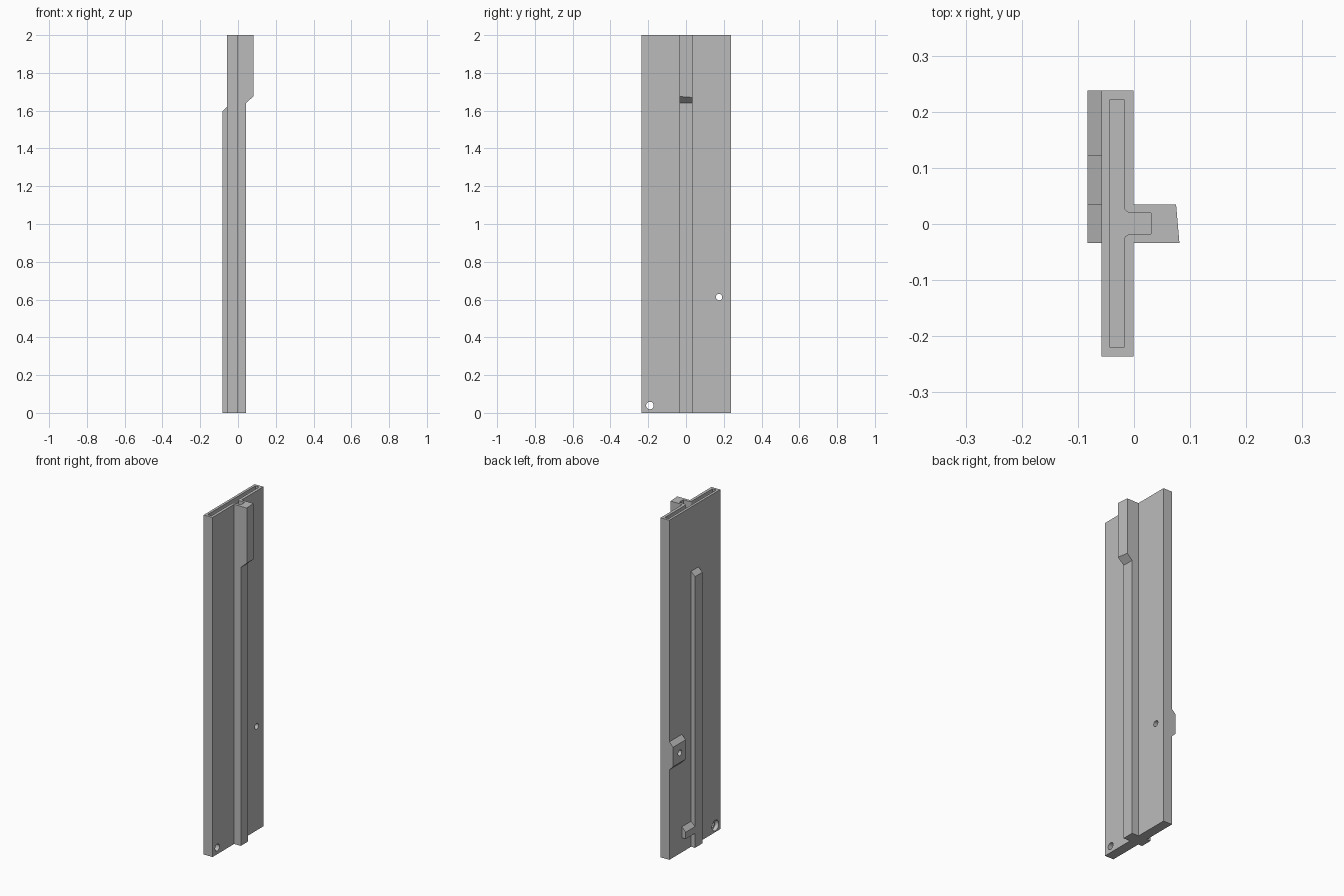
import bpy, bmesh, math
from mathutils import Vector

cube = bpy.data.objects.get("Cube")
if cube:
    bpy.data.objects.remove(cube, do_unlink=True)

grey = bpy.data.materials.new("plain grey")
grey.use_nodes = True
colour = (0.5, 0.5, 0.5, 1)
grey.diffuse_color = colour
grey.node_tree.nodes["Principled BSDF"].inputs["Base Color"].default_value = colour


def prism(name, profile, axis, start, end):
    """Extrude a 2D profile along x (profile y,z), y (x,z) or z (x,y)."""
    bm = bmesh.new()
    rings = []
    for t in (start, end):
        ring = []
        for p in profile:
            co = list(p)
            co.insert("xyz".index(axis), t)
            ring.append(bm.verts.new(Vector(co)))
        rings.append(ring)
    lower, upper = rings
    bm.faces.new(lower)
    bm.faces.new(upper)
    n = len(profile)
    for i in range(n):
        j = (i + 1) % n
        bm.faces.new((lower[i], lower[j], upper[j], upper[i]))
    bmesh.ops.recalc_face_normals(bm, faces=bm.faces)
    mesh = bpy.data.meshes.new(name)
    bm.to_mesh(mesh)
    bm.free()
    mesh.materials.append(grey)
    obj = bpy.data.objects.new(name, mesh)
    bpy.context.collection.objects.link(obj)
    return obj


def circle(y, z, radius, sides=24):
    return [(y + radius * math.cos(math.tau * i / sides),
             z + radius * math.sin(math.tau * i / sides)) for i in range(sides)]


def combine(target, other, operation):
    mod = target.modifiers.new(operation.title(), "BOOLEAN")
    mod.operation = operation
    mod.solver = "EXACT"
    mod.object = other
    bpy.context.view_layer.objects.active = target
    bpy.ops.object.modifier_apply(modifier=mod.name)
    bpy.data.objects.remove(other, do_unlink=True)


BACK, FACE, OUT = -0.058, -0.001, -0.083
FRONT_END, REAR_END = -0.236, 0.238
RIB_A, RIB_B = -0.034, 0.035
INNER = -0.03   # raised parts are sunk this deep into the plate

# Main plate
panel = prism("panel", [(BACK, FRONT_END), (FACE, FRONT_END),
                        (FACE, REAR_END), (BACK, REAR_END)], "z", 0, 2)

# Long rib with a thicker head whose outer face is slightly skewed
rib = prism("long_rib", [(INNER, 0), (0.042, 0), (0.042, 1.64),
                         (0.081, 1.675), (0.081, 2), (INNER, 2)], "y", RIB_A, RIB_B)
for v in rib.data.vertices:
    if v.co.y > 0 and v.co.x > 0.07:
        v.co.x -= 0.006
        if v.co.z < 1.9:
            v.co.z -= 0.005

# Opposite rib, pad at the edge and short crossbar, all with sloped ends
back_rib = prism("back_rib", [(INNER, 0), (OUT, 0), (OUT, 1.597),
                              (BACK, 1.622), (INNER, 1.622)], "y", RIB_A, RIB_B)
pad = prism("edge_pad", [(INNER, 0.53), (BACK, 0.53), (OUT, 0.555), (OUT, 0.67),
                         (BACK, 0.695), (INNER, 0.695)], "y", 0.121, REAR_END)
bar = prism("crossbar", [(INNER, 0.085), (OUT, 0.085), (OUT, 0.125),
                         (BACK, 0.15), (INNER, 0.15)], "y", 0.02, 0.121)
for part in (rib, back_rib, pad, bar):
    combine(panel, part, "UNION")

# T-shaped socket in the top, rounded where the stem meets the bar
r = 0.012
x0, x1, x2, y0, y1 = -0.043, -0.018, 0.03, -0.018, 0.02
steps = [math.radians(a) for a in range(0, 91, 15)]
low_fillet = [(x1 + r - r * math.cos(a), y0 - r + r * math.sin(a)) for a in steps]
high_fillet = [(x1 + r - r * math.cos(a), y1 + r - r * math.sin(a)) for a in reversed(steps)]
socket = ([(x0, -0.22), (x1, -0.22)] + low_fillet + [(x2, y0), (x2, y1)]
          + high_fillet + [(x1, 0.222), (x0, 0.222)])
combine(panel, prism("socket_cutter", socket, "z", 1.96, 2.1), "DIFFERENCE")

# Cross holes, the lower one counterbored from the back
for y, z, radius, end in ((0.175, 0.613, 0.017, 0.1),
                          (-0.191, 0.039, 0.02, 0.1),
                          (-0.191, 0.039, 0.031, -0.035)):
    combine(panel, prism("hole_cutter", circle(y, z, radius), "x", -0.2, end), "DIFFERENCE")

# Smooth hole walls, crisp edges elsewhere
bpy.ops.object.select_all(action="DESELECT")
panel.select_set(True)
bpy.context.view_layer.objects.active = panel
bpy.ops.object.shade_smooth_by_angle(angle=math.radians(30))
